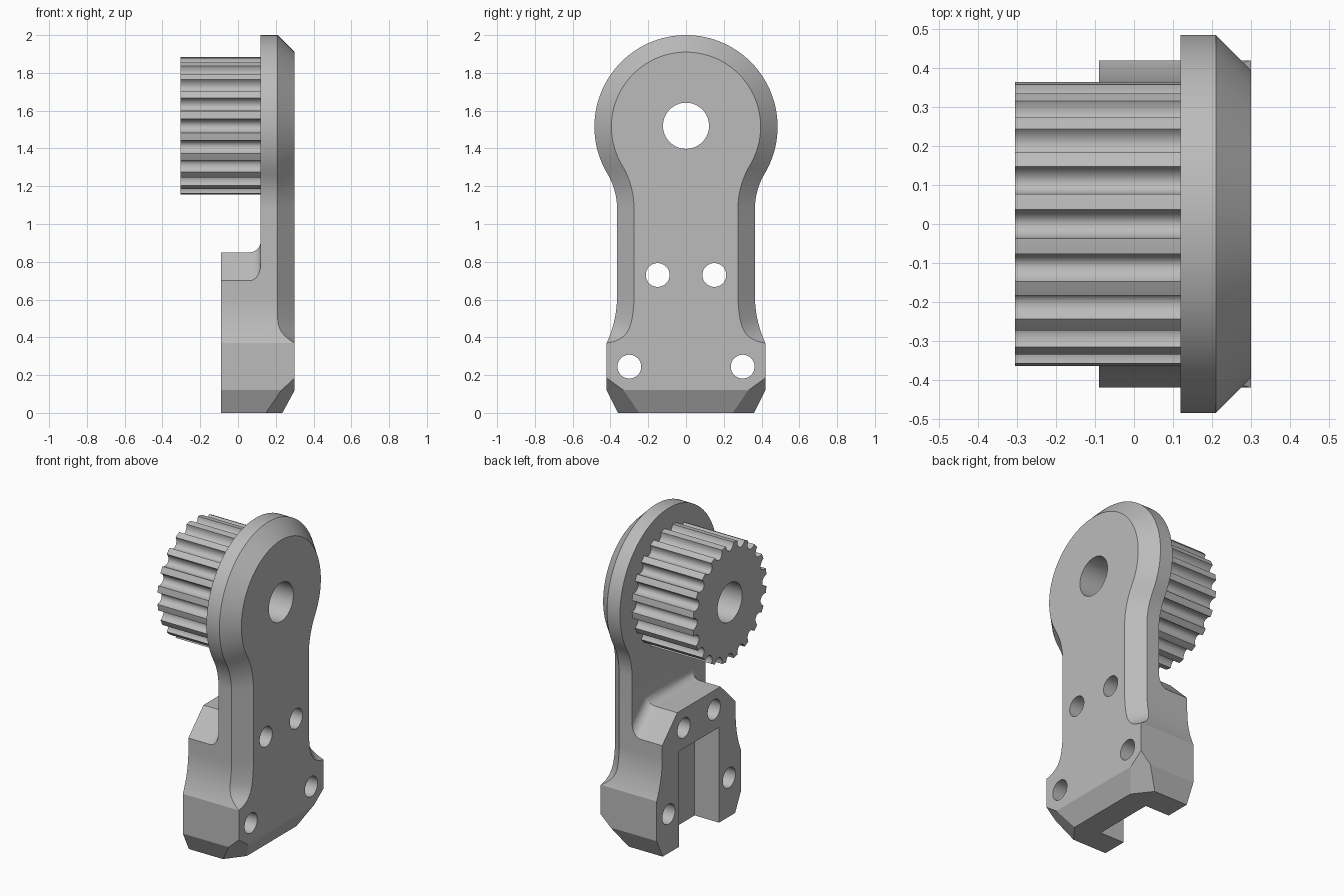
import bpy, bmesh
from math import sin, cos, pi, radians, sqrt, atan2
from mathutils import Vector

if "Cube" in bpy.data.objects:
    bpy.data.objects.remove(bpy.data.objects["Cube"])

grey = bpy.data.materials.new("light_grey")
grey.use_nodes = True
grey.diffuse_color = (0.5, 0.5, 0.5, 1)
grey.node_tree.nodes["Principled BSDF"].inputs["Base Color"].default_value = (0.5, 0.5, 0.5, 1)

HUB_Z, HUB_R, NECK = 1.515, 0.485, 0.365
FOOT, FOOT_BASE, FOOT_Z = 0.42, 0.36, 0.12
FACE_X, PLATE_X, BLOCK_X = 0.30, 0.12, -0.09


def loft(name, rings):
    """Skin a list of closed rings of (x, y, z) points and cap both ends."""
    bm = bmesh.new()
    loops = [[bm.verts.new(p) for p in ring] for ring in rings]
    n = len(loops[0])
    for a, b in zip(loops, loops[1:]):
        for i in range(n):
            j = (i + 1) % n
            bm.faces.new((a[i], a[j], b[j], b[i]))
    bm.faces.new(loops[0])
    bm.faces.new(loops[-1])
    bmesh.ops.remove_doubles(bm, verts=bm.verts, dist=1e-5)
    bmesh.ops.recalc_face_normals(bm, faces=bm.faces)
    mesh = bpy.data.meshes.new(name)
    bm.to_mesh(mesh)
    bm.free()
    obj = bpy.data.objects.new(name, mesh)
    bpy.context.collection.objects.link(obj)
    mesh.materials.append(grey)
    return obj


def arc(cy, cz, r, a0, a1, n):
    return [(cy + r * cos(a0 + (a1 - a0) * i / n), cz + r * sin(a0 + (a1 - a0) * i / n))
            for i in range(n + 1)]


def mirrored(half):
    """Close a half outline (bottom to top) across y = 0."""
    return half + [(-y, z) for y, z in reversed(half) if y > 1e-6]


def at_x(x, outline):
    return [(x, y, z) for y, z in outline]


def combine(target, tool, operation):
    mod = target.modifiers.new(operation.lower(), 'BOOLEAN')
    mod.operation, mod.solver, mod.object = operation, 'EXACT', tool
    bpy.context.view_layer.objects.active = target
    bpy.ops.object.modifier_apply(modifier=mod.name)


def rod(y, z, r, n=48):
    return loft("hole_cutter", [at_x(x, arc(y, z, r, 0, 2 * pi * (n - 1) / n, n - 1))
                                for x in (-0.6, 0.6)])


def slice_off(obj, point, normal):
    """Cut away everything beyond a plane and cap the cut."""
    bm = bmesh.new()
    bm.from_mesh(obj.data)
    cut = bmesh.ops.bisect_plane(bm, geom=bm.verts[:] + bm.edges[:] + bm.faces[:], dist=1e-5,
                                 plane_co=point, plane_no=normal, clear_outer=True)
    edges = [e for e in cut["geom_cut"] if isinstance(e, bmesh.types.BMEdge) and e.is_boundary]
    bmesh.ops.holes_fill(bm, edges=edges)
    bmesh.ops.recalc_face_normals(bm, faces=bm.faces)
    bm.to_mesh(obj.data)
    bm.free()


# Side outline: sloped foot, flared waist, straight neck, round head
flare_z, flare_top = 0.37, 0.62
dy, dz = FOOT - NECK, flare_top - flare_z
flare_r = (dy * dy + dz * dz) / (2 * dy)
flare = arc(NECK + flare_r, flare_top, flare_r, pi + atan2(dz, flare_r - dy), pi, 20)
blend_r, blend_z = 0.363, 1.08
tangent = atan2(blend_z - HUB_Z, NECK + blend_r)
blend = arc(NECK + blend_r, blend_z, blend_r, pi, pi + tangent, 12)
head = arc(0, HUB_Z, HUB_R, tangent, pi / 2, 40)
foot = [(FOOT_BASE, 0), (FOOT, FOOT_Z)]
outline = mirrored(foot + flare + blend + head[1:])


def chamfer(z):
    """Chamfer width, fading out just above the foot."""
    t = min(1, max(0, (0.52 - z) / (0.52 - flare_z)))
    return 0.09 * (1 - t ** 3)


def inset(points):
    result = []
    for i, (y, z) in enumerate(points):
        a, b = points[i - 1], points[(i + 1) % len(points)]
        n = Vector((a[1] - b[1], b[0] - a[0])).normalized()
        result.append((y + n.x * chamfer(z), z + n.y * chamfer(z)))
    return result


# Plate with chamfered outer edge
bracket = loft("bracket", [at_x(PLATE_X, outline),
                           [(FACE_X - chamfer(z), y, z) for y, z in outline],
                           at_x(FACE_X, inset(outline))])
slice_off(bracket, (FACE_X, 0, FOOT_Z), Vector((0.12, 0, -0.065)).normalized())
for side in (1, -1):
    slice_off(bracket, (FACE_X, side * FOOT, 0.185),
              Vector((0.585, side * 0.455, -0.63)).normalized())

# Clamp block with sloped shoulders and a fillet into the plate
fillet = 0.06
steps = [(BLOCK_X, 0)]
for i in range(11):
    a = pi / 2 * i / 10
    steps.append((PLATE_X - fillet + fillet * sin(a), fillet * (1 - cos(a))))
block = loft("clamp_block", [
    at_x(x, mirrored(foot + flare + [(NECK, 0.70 + f * sqrt(2)), (0.215 + 0.41 * f, 0.85 + f)]))
    for x, f in steps])
combine(bracket, block, 'UNION')

# Slot open to the bottom and the inner side
slot = loft("slot_cutter", [at_x(x, [(-0.2, -0.2), (0.2, -0.2), (0.2, 0.6), (-0.2, 0.6)])
                            for x in (-0.5, 0.08)])
combine(bracket, slot, 'DIFFERENCE')

# Toothed pulley with round grooves
TEETH, PULLEY_R, GROOVE_W, GROOVE_D = 20, 0.366, 0.037, 0.043
profile = []
for k in range(TEETH):
    mid = pi / 2 + 2 * pi * k / TEETH
    for i in range(13):
        u = pi * i / 12
        a = mid - cos(u) * GROOVE_W / PULLEY_R
        r = PULLEY_R - GROOVE_D * sin(u)
        profile.append((r * cos(a), 1.52 + r * sin(a)))
    a = mid + pi / TEETH
    profile.append((PULLEY_R * cos(a), 1.52 + PULLEY_R * sin(a)))
pulley = loft("toothed_pulley", [at_x(-0.305, profile), at_x(PLATE_X, profile)])

# Axle bore and screw holes
bore = rod(0, 1.52, 0.122, 64)
combine(bracket, bore, 'DIFFERENCE')
combine(pulley, bore, 'DIFFERENCE')
screws = [rod(s * y, z, 0.063) for s in (1, -1) for y, z in ((0.15, 0.73), (0.30, 0.245))]
for screw in screws:
    combine(bracket, screw, 'DIFFERENCE')
for helper in screws + [bore, slot, block]:
    bpy.data.objects.remove(helper)

# Smooth curved surfaces, crisp edges
for obj in (bracket, pulley):
    bpy.ops.object.select_all(action='DESELECT')
    obj.select_set(True)
    bpy.context.view_layer.objects.active = obj
    bpy.ops.object.shade_smooth_by_angle(angle=radians(22))
